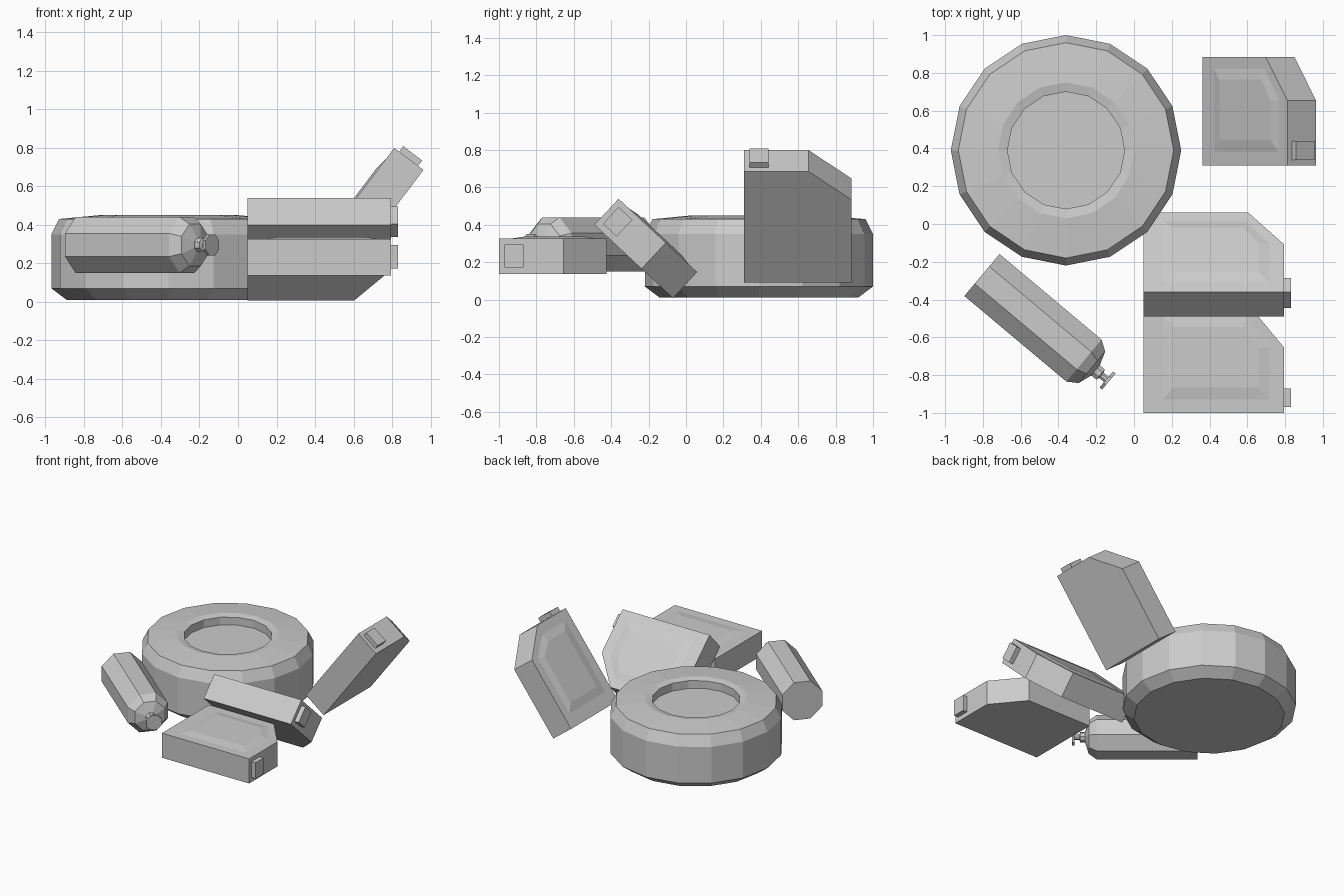
import bpy, bmesh
from math import cos, sin, pi, radians
from mathutils import Matrix

if "Cube" in bpy.data.objects:
    bpy.data.objects.remove(bpy.data.objects["Cube"])


def loft(name, rings, matrix):
    """Flat-shaded solid through equal-length rings of points, capped at both ends."""
    bm = bmesh.new()
    loops = [[bm.verts.new(p) for p in ring] for ring in rings]
    n = len(loops[0])
    for a, b in zip(loops, loops[1:]):
        for i in range(n):
            j = (i + 1) % n
            bm.faces.new((a[i], a[j], b[j], b[i]))
    bm.faces.new(loops[0][::-1])
    bm.faces.new(loops[-1])
    bmesh.ops.recalc_face_normals(bm, faces=bm.faces)
    mesh = bpy.data.meshes.new(name)
    bm.to_mesh(mesh)
    bm.free()
    obj = bpy.data.objects.new(name, mesh)
    obj.matrix_world = matrix
    bpy.context.collection.objects.link(obj)
    return obj


def turned(name, profile, sides, offset, matrix):
    """Lathe a (radius, height) profile around local z."""
    rings = [[(r * cos(offset + 2 * pi * i / sides),
               r * sin(offset + 2 * pi * i / sides), z)
              for i in range(sides)] for r, z in profile]
    return loft(name, rings, matrix)


def flat(points, z):
    return [(x, y, z) for x, y in points]


# Tyre with a shallow closed centre recess
turned("tyre",
       [(0.53, 0.01), (0.61, 0.07), (0.61, 0.35), (0.57, 0.43),
        (0.36, 0.45), (0.31, 0.44), (0.31, 0.38)],
       16, 0, Matrix.Translation((-0.36, 0.39, 0)))

# Gas bottle lying on its side, with neck and valve
lying = (Matrix.Translation((-0.805, -0.27, 0.295))
         @ Matrix.Rotation(radians(-40), 4, 'Z')
         @ Matrix.Rotation(radians(90), 4, 'Y'))
turned("bottle_body", [(0.157, 0), (0.157, 0.705), (0.118, 0.76), (0.04, 0.785)],
       8, pi / 8, lying)
turned("bottle_valve",
       [(0.038, 0.78), (0.038, 0.82), (0.02, 0.825), (0.02, 0.86),
        (0.06, 0.86), (0.06, 0.877)],
       8, pi / 8, lying)

# Fuel can: local x = length, y = width, z = thickness, panel on the +z face
LENGTH, WIDTH, THICK = 0.745, 0.575, 0.19
OUTLINE = [(0, 0), (LENGTH, 0), (LENGTH, 0.345), (0.555, WIDTH), (0, WIDTH)]
PANEL_OUT = [(0.10, 0.07), (0.67, 0.07), (0.67, 0.35), (0.545, 0.51), (0.10, 0.51)]
PANEL_IN = [(0.16, 0.135), (0.61, 0.135), (0.61, 0.34), (0.53, 0.455), (0.16, 0.455)]
CAP = [(LENGTH - 0.01, 0.03), (LENGTH + 0.035, 0.03),
       (LENGTH + 0.035, 0.13), (LENGTH - 0.01, 0.13)]


def fuel_can(name, origin, angle, axis):
    m = Matrix.Translation(origin) @ Matrix.Rotation(radians(angle), 4, axis)
    loft(name, [flat(OUTLINE, 0), flat(OUTLINE, THICK),
                flat(PANEL_OUT, THICK), flat(PANEL_IN, THICK + 0.01)], m)
    loft(name + "_cap", [flat(CAP, 0.035), flat(CAP, 0.158)], m)


# Three cans: flat, rolled sideways and leaning upright
fuel_can("flat_can", (0.05, -1.0, 0.137), 0, 'X')
fuel_can("rolled_can", (0.05, -0.49, 0.40), -43, 'X')
fuel_can("leaning_can", (0.515, 0.31, 0.09), -53, 'Y')
